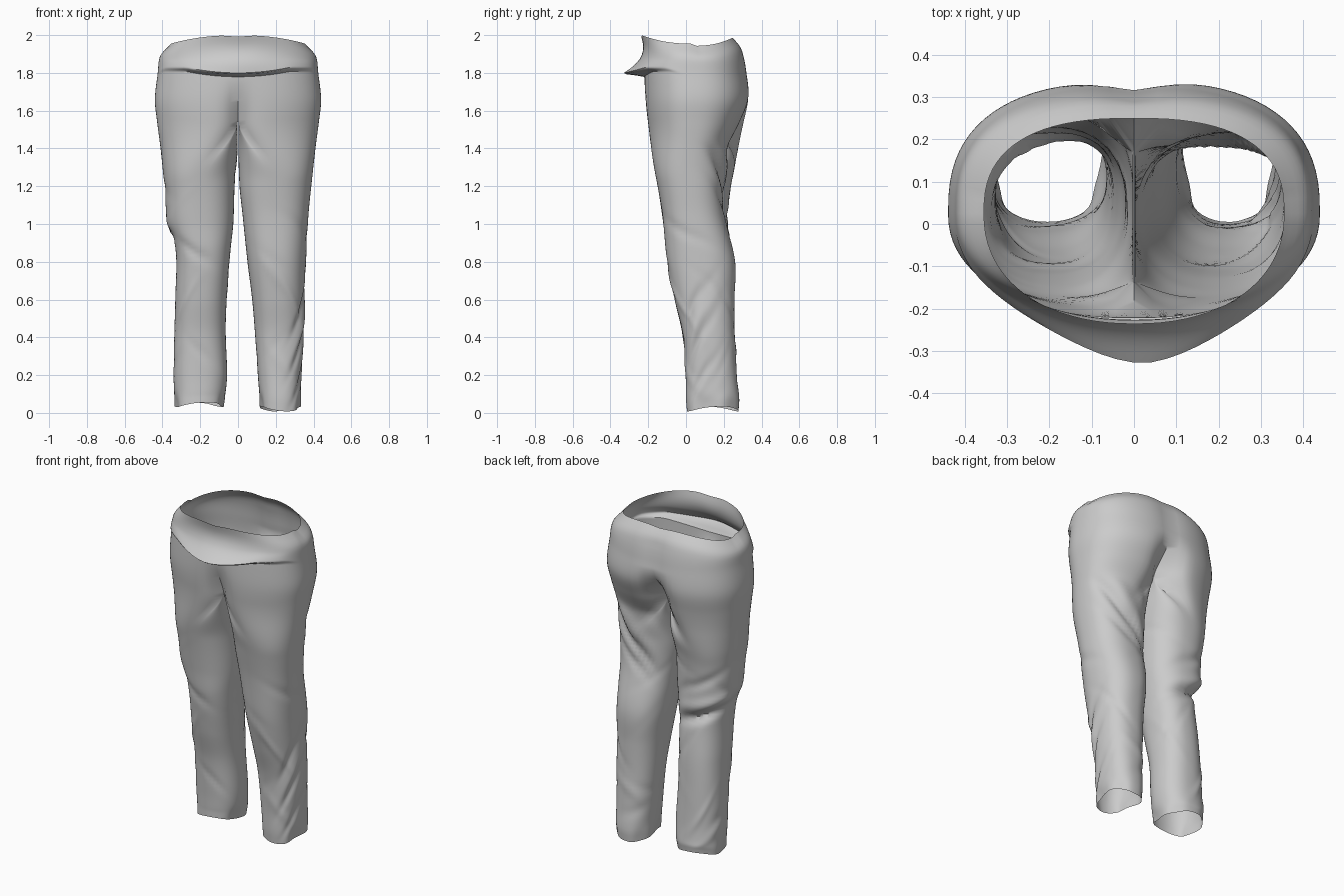
import bpy, bmesh, math, random
from math import sin, cos, pi, exp

if "Cube" in bpy.data.objects:
    bpy.data.objects.remove(bpy.data.objects["Cube"])

random.seed(4)
CROTCH = 1.55
N_OUT, N_IN = 40, 24

# Outline rows: z, outer x, inner x, front y, back y
HIPS = [(2.0, .355, 0, -.235, .25), (1.95, .395, 0, -.222, .29), (1.9, .415, 0, -.218, .308),
        (1.8, .425, 0, -.222, .325), (1.66, .44, 0, -.222, .338)]
LEGS = {
    1: [(1.54, .428, .002, -.212, .295), (1.4, .41, .003, -.19, .225), (1.2, .388, .008, -.15, .2),
        (1.05, .373, .024, -.125, .205), (.8, .36, .05, -.1, .26), (.6, .352, .075, -.06, .257),
        (.42, .348, .09, -.018, .258), (.2, .338, .105, -.002, .27), (.07, .333, .115, .0, .282),
        (0, .328, .12, .005, .278)],
    -1: [(1.54, .428, .002, -.212, .318), (1.4, .41, .004, -.19, .285), (1.2, .39, .018, -.15, .238),
         (1.0, .372, .025, -.12, .222), (.86, .33, .04, -.105, .215), (.6, .332, .06, -.06, .24),
         (.42, .337, .065, -.02, .25), (.2, .341, .058, .0, .262), (.07, .336, .07, .005, .275),
         (0, .331, .08, .005, .27)],
}
# Cloth folds: angle (0 outer side, pi/2 back), z, slope, height, spread, amount
FOLDS = {
    1: [(1.2, 1.25, -.2, .035, .9, -.025), (1.2, 1.34, -.2, .05, .8, .016),
        (1.6, 1.42, -.15, .03, .6, -.014), (1.4, 1.1, -.15, .03, .7, -.012),
        (-.5, .55, .22, .035, .6, -.013), (-.5, .36, .22, .03, .6, -.012), (-.4, .18, .2, .03, .6, -.01),
        (-.4, .46, .22, .035, .6, .008)],
    -1: [(1.1, .87, -.05, .03, 1.1, -.025), (1.0, .95, -.05, .04, 1.0, .02),
         (1.3, 1.08, -.1, .03, .7, -.012), (.2, 1.0, .12, .03, .5, -.008),
         (-1.3, .85, .1, .03, .6, -.008)],
}
for side in FOLDS:
    for _ in range(14):
        FOLDS[side].append((random.uniform(-2, 2.6), random.uniform(.1, 1.25), random.uniform(-.25, .25),
                            random.uniform(.02, .04), random.uniform(.4, .8), random.uniform(-.007, .007)))


def smooth(t):
    t = min(1, max(0, t))
    return t * t * (3 - 2 * t)


def outline(table, z):
    """Smooth interpolation of the outline rows."""
    for i in range(len(table) - 1):
        a, b = table[i], table[i + 1]
        if z >= b[0] - 1e-9:
            p, q = table[max(i - 1, 0)], table[min(i + 2, len(table) - 1)]
            h = b[0] - a[0]
            t = (z - a[0]) / h
            out = []
            for k in range(1, 5):
                m0 = (b[k] - p[k]) / (b[0] - p[0]) * h
                m1 = (q[k] - a[k]) / (q[0] - a[0]) * h
                out.append((2*t**3 - 3*t*t + 1) * a[k] + (t**3 - 2*t*t + t) * m0
                           + (3*t*t - 2*t**3) * b[k] + (t**3 - t*t) * m1)
            return out
    return table[-1][1:]


def spow(v, p):
    return math.copysign(abs(v) ** p, v)


def flap(x, z):
    """Belly overhang that ends in a crease at the front."""
    u = z - 1.795
    f = 0 if u < -.014 else (u + .014) / .014 if u < 0 else exp(-(u / .06) ** 1.2)
    return .113 * f * exp(-(abs(x - .02) / .26) ** 1.7)


def ring(side, z):
    xo, xi, yf, yb = outline(HIPS + LEGS[side], z)
    # both halves share their front and back depth above the crotch
    other = outline(HIPS + LEGS[-side], z)
    leg = smooth((CROTCH - z) / .32)           # 0 = half of hips, 1 = separate leg
    seam_b = (yb + other[3]) / 2 * (1 - leg) + yb * leg
    cy = .025 * (1 - leg) + (yf + yb) / 2 * leg
    # grooves between the thighs and below the seat
    dip_f = .075 * smooth((1.8 - z) / .28) * (1 - leg)
    dip_b = (.015 + .12 * smooth((1.76 - z) / .22)) * (1 - leg) * smooth((2.0 - z) / .1)
    pts = []
    for i in range(N_OUT + N_IN):
        inner = i > N_OUT
        a = -pi/2 + pi * i / N_OUT if not inner else pi/2 + pi * (i - N_OUT) / N_IN
        c, s = cos(a), sin(a)
        n = 2 / (2.55 if s > 0 else 2.2) * (1 - leg) + 2 / 2.35 * leg
        r = yb - cy if s > 0 else cy - yf
        # hip half
        if inner:
            hx = 0
            hy = cy + s * ((seam_b - cy - dip_b) if s > 0 else (r - dip_f))
        else:
            hx = xo * spow(c, n)
            hy = cy + r * spow(s, n)
            if s > 0:
                hy += (seam_b - yb) * exp(-(hx / .08) ** 2) - dip_b * exp(-(hx / .065) ** 1.5)
            else:
                hy += dip_f * exp(-(hx / .05) ** 1.2)
        # leg tube
        cx, rx = (xo + xi) / 2, (xo - xi) / 2
        lx, ly = cx + rx * spow(c, n), cy + r * spow(s, n)
        x, y = hx + (lx - hx) * leg, hy + (ly - hy) * leg
        low = .003 if z < CROTCH - .001 else 0
        if inner:
            x = max(x, low)
        # cloth folds
        if z < 1.46:
            d = 0
            for fa, fz, slope, h, spread, amt in FOLDS[side]:
                da = (a - fa + pi) % (2 * pi) - pi
                d += amt * exp(-((z - fz - slope * da) / h) ** 2 - (da / spread) ** 2)
            d *= smooth((1.46 - z) / .1)
            x = max(x + d * c * leg, low)
            y += d * s
        # uneven waist rim and hems
        rim = smooth((z - 1.82) / .18)
        zz = z - rim * (.045 * c * c + (.012 if s > 0 else 0) + .008 * exp(-(x / .06) ** 2))
        hem = smooth((.14 - z) / .14)
        zz += hem * ((.008 if side > 0 else .03) + .013 * (1 + sin(2 * a + side)))
        x += .008 * hem * sin(5 * a) * c
        if s < 0 and not inner:
            y -= flap(side * x, z) * smooth(-s * 2)
            # the crease curves up toward the sides
            zz += min(.4 * x * x, .03) * exp(-((z - 1.795) / .07) ** 2) * smooth(-s * 2)
        pts.append((side * x, y, zz))
    return pts


# Row heights, denser round the belly crease
rows = [2 - .02 * i for i in range(7)] + [1.87 - .007 * i for i in range(18)]
rows += [1.74 - .019 * i for i in range(10)] + [CROTCH]
n_low = 78
rows += [CROTCH * (1 - (i + 1) / n_low) for i in range(n_low)]

bm = bmesh.new()
for side in (1, -1):
    prev = None
    for z in rows:
        pts = ring(side, z)
        closed = z <= CROTCH + 1e-6
        cur = [bm.verts.new(p) for p in (pts if closed else pts[:N_OUT + 1])]
        if prev:
            both = closed and len(prev) == len(cur)
            for i in range(len(cur) if both else N_OUT):
                j = (i + 1) % len(cur)
                quad = [prev[i], cur[i], cur[j], prev[j]]
                bm.faces.new(quad if side < 0 else quad[::-1])
        prev = cur

# Join the halves along the centre seam only
seam = [v for v in bm.verts if abs(v.co.x) < .0005]
bmesh.ops.remove_doubles(bm, verts=seam, dist=.0006)
bmesh.ops.recalc_face_normals(bm, faces=bm.faces)
mesh = bpy.data.meshes.new("trousers")
bm.to_mesh(mesh)
bm.free()
trousers = bpy.data.objects.new("trousers", mesh)
bpy.context.collection.objects.link(trousers)
bpy.context.view_layer.objects.active = trousers
trousers.select_set(True)
bpy.ops.object.shade_smooth_by_angle(angle=math.radians(50))
